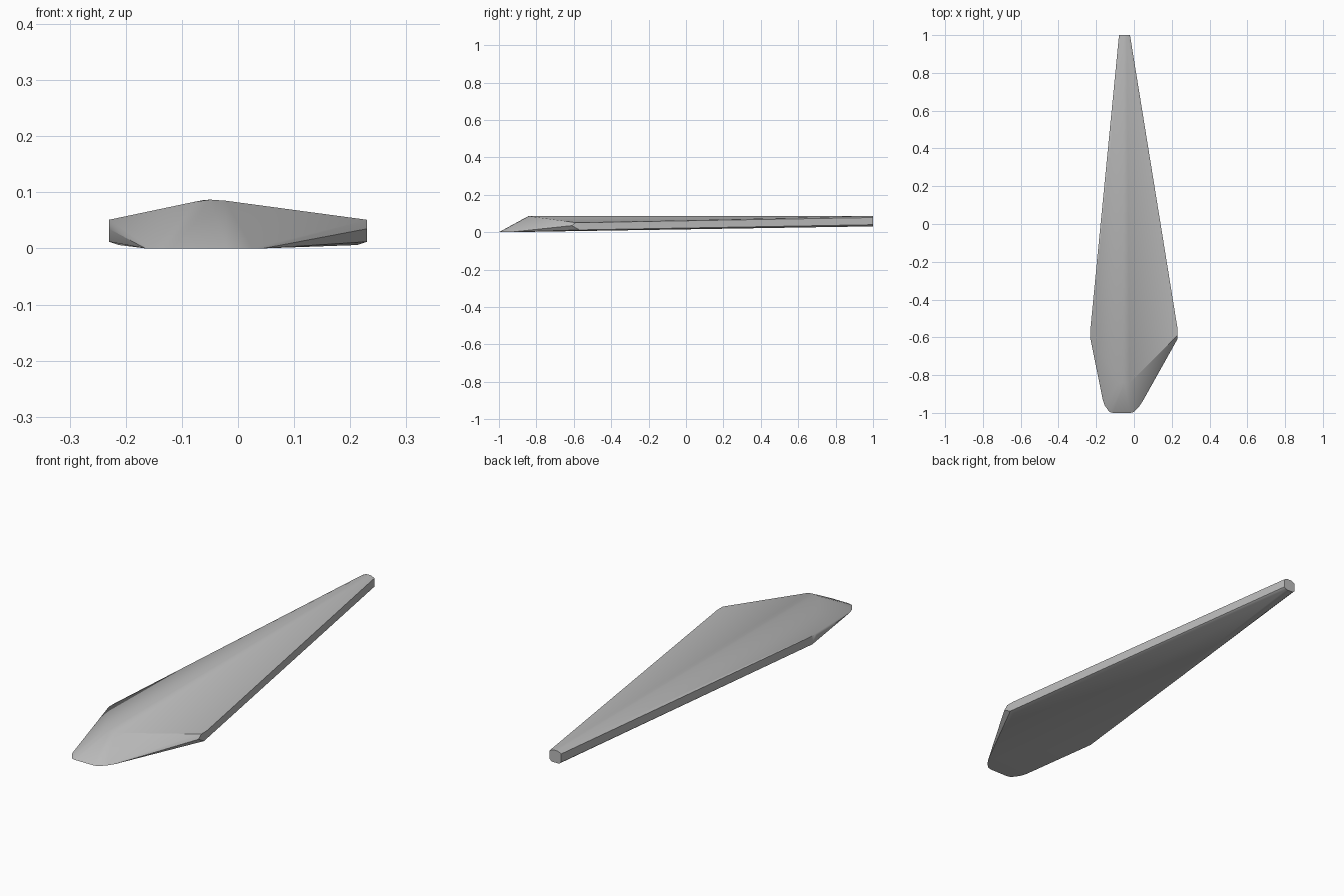
import bpy, bmesh, math

cube = bpy.data.objects.get("Cube")
if cube:
    bpy.data.objects.remove(cube, do_unlink=True)

# Plain grey material
grey = bpy.data.materials.new("stone_grey")
grey.use_nodes = True
color = (0.5, 0.5, 0.5, 1)
grey.diffuse_color = color
grey.node_tree.nodes["Principled BSDF"].inputs["Base Color"].default_value = color

AXIS = -0.05   # the ridge and tail lie slightly to the right of centre
points = []

# Flat front lip resting on the ground
points += [(-0.165, -0.93, 0), (-0.155, -0.96, 0), (-0.13, -0.995, 0), (-0.11, -1, 0),
           (-0.02, -1, 0), (0, -0.995, 0), (0.025, -0.97, 0), (0.045, -0.94, 0)]

# Ridge start, softly rounded
for dx, z in ((-0.028, 0.083), (0, 0.087), (0.028, 0.085)):
    points.append((AXIS + dx, -0.84, z))

# Widest shoulders, with a blunt side and a chamfered lower edge
for s in (-1, 1):
    points += [(s * 0.23, -0.61, 0.035), (s * 0.23, -0.59, 0.051),
               (s * 0.23, -0.55, 0.051), (s * 0.23, -0.57, 0.012),
               (s * 0.212, -0.57, 0.006)]

# Narrow faceted tail end
for s in (-1, 1):
    points += [(AXIS + s * 0.029, 1, 0.04), (AXIS + s * 0.029, 1, 0.078),
               (AXIS + s * 0.018, 1, 0.031), (AXIS + s * 0.012, 1, 0.086)]

bm = bmesh.new()
verts = [bm.verts.new(p) for p in points]
result = bmesh.ops.convex_hull(bm, input=verts)
bmesh.ops.delete(bm, geom=[v for v in bm.verts if not v.link_faces], context='VERTS')
bmesh.ops.dissolve_limit(bm, angle_limit=math.radians(0.5), verts=bm.verts[:], edges=bm.edges[:])
bmesh.ops.recalc_face_normals(bm, faces=bm.faces[:])

mesh = bpy.data.meshes.new("blade_body")
bm.to_mesh(mesh)
bm.free()
mesh.materials.append(grey)
body = bpy.data.objects.new("blade_body", mesh)
bpy.context.collection.objects.link(body)

# Soft top ridge, crisp rim
bpy.context.view_layer.objects.active = body
body.select_set(True)
bpy.ops.object.shade_smooth_by_angle(angle=math.radians(30))
